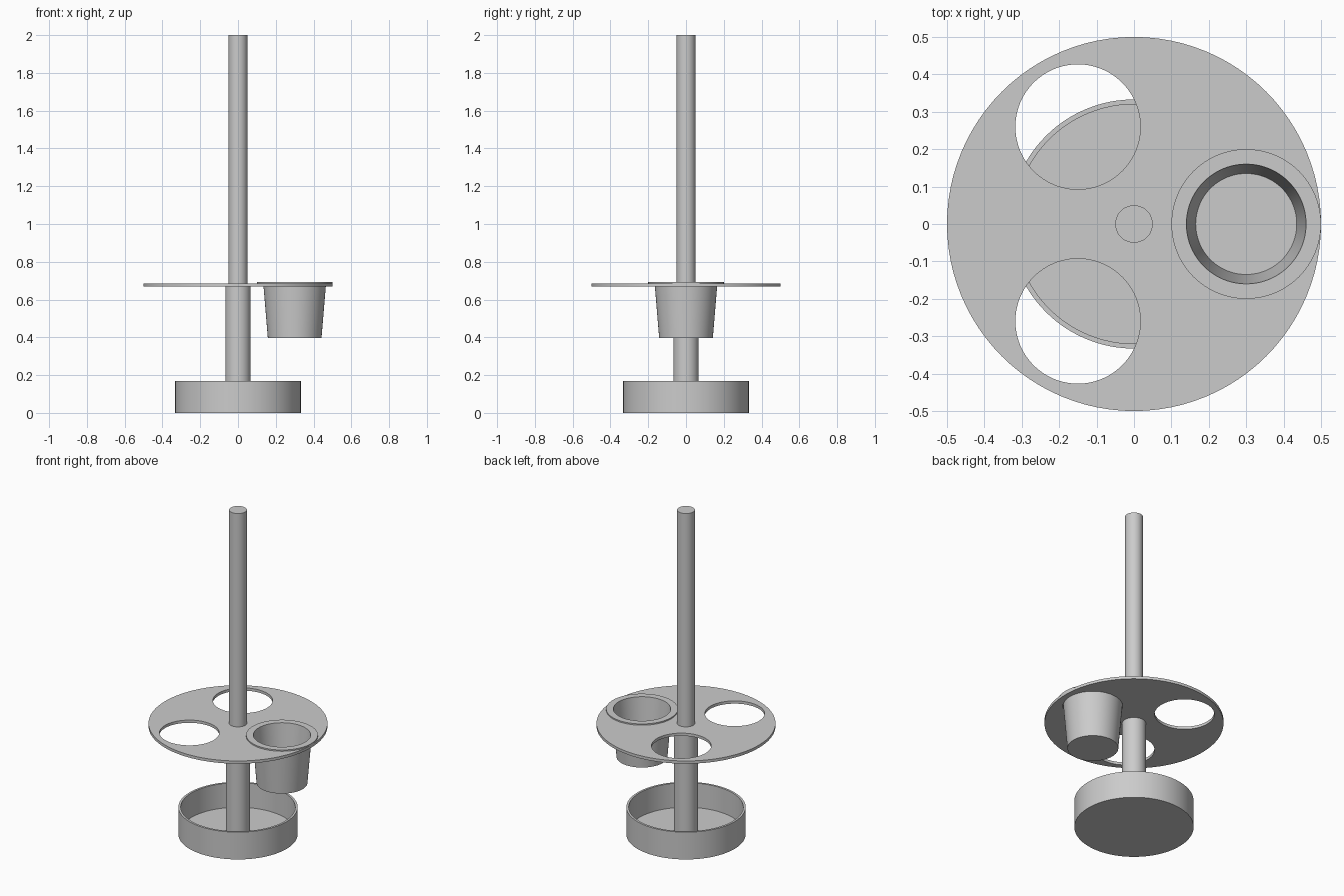
import bpy, bmesh
from math import radians, cos, sin, tau
from mathutils import Vector

cube = bpy.data.objects.get("Cube")
if cube:
    bpy.data.objects.remove(cube)

GREY = (0.6, 0.6, 0.6, 1.0)
grey = bpy.data.materials.new("plain_grey")
grey.use_nodes = True
grey.diffuse_color = GREY
grey.node_tree.nodes["Principled BSDF"].inputs["Base Color"].default_value = GREY

SIDES = 96


def select_only(obj):
    bpy.ops.object.select_all(action="DESELECT")
    obj.select_set(True)
    bpy.context.view_layer.objects.active = obj


def smooth(obj):
    select_only(obj)
    bpy.ops.object.shade_smooth_by_angle(angle=radians(30))


def lathe(name, profile, location=(0, 0, 0)):
    """Spin an open (radius, height) profile that starts and ends on the axis."""
    bm = bmesh.new()
    verts = [bm.verts.new((r, 0, z)) for r, z in profile]
    edges = [bm.edges.new(pair) for pair in zip(verts, verts[1:])]
    bmesh.ops.spin(bm, geom=verts + edges, cent=(0, 0, 0), axis=(0, 0, 1),
                   angle=tau, steps=SIDES, use_merge=True)
    bmesh.ops.remove_doubles(bm, verts=bm.verts, dist=1e-5)
    bmesh.ops.recalc_face_normals(bm, faces=bm.faces)
    mesh = bpy.data.meshes.new(name)
    bm.to_mesh(mesh)
    bm.free()
    mesh.materials.append(grey)
    obj = bpy.data.objects.new(name, mesh)
    obj.location = location
    bpy.context.collection.objects.link(obj)
    smooth(obj)
    return obj


def cylinder(name, radius, bottom, top, x=0, y=0):
    bpy.ops.mesh.primitive_cylinder_add(
        vertices=SIDES, radius=radius, depth=top - bottom,
        location=(x, y, (bottom + top) / 2))
    obj = bpy.context.object
    obj.name = name
    obj.data.materials.append(grey)
    return obj


FLOOR, PLATE_LOW, PLATE_TOP, LIP_TOP = 0.017, 0.668, 0.685, 0.693
RING = 0.3

# Open base dish
lathe("base_dish", [(0, 0), (0.333, 0), (0.333, 0.168), (0.32, 0.168),
                    (0.32, FLOOR), (0, FLOOR)])

# Post in two diameters, with the plate resting on the step
smooth(cylinder("lower_post", 0.067, FLOOR, PLATE_LOW))
smooth(cylinder("upper_post", 0.05, PLATE_TOP, 2.0))

# Round plate with three evenly spaced cup holes
plate = cylinder("holder_plate", 0.5, PLATE_LOW, PLATE_TOP)
for i in range(3):
    a = tau * i / 3
    cutter = cylinder("hole_cutter", 0.167, 0.6, 0.75, RING * cos(a), RING * sin(a))
    cutter.hide_render = True
    cut = plate.modifiers.new("hole", "BOOLEAN")
    cut.operation = "DIFFERENCE"
    cut.solver = "EXACT"
    cut.object = cutter
    select_only(plate)
    bpy.ops.object.modifier_apply(modifier=cut.name)
    bpy.data.objects.remove(cutter)
smooth(plate)

# Tapered cup hanging in one hole by its flat lip
CUP_LOW = 0.397
lathe("cup", [(0, CUP_LOW), (0.142, CUP_LOW), (0.166, PLATE_TOP),
              (0.2, PLATE_TOP), (0.2, LIP_TOP), (0.16, LIP_TOP),
              (0.135, CUP_LOW + 0.008), (0, CUP_LOW + 0.008)],
      Vector((RING, 0, 0)))
